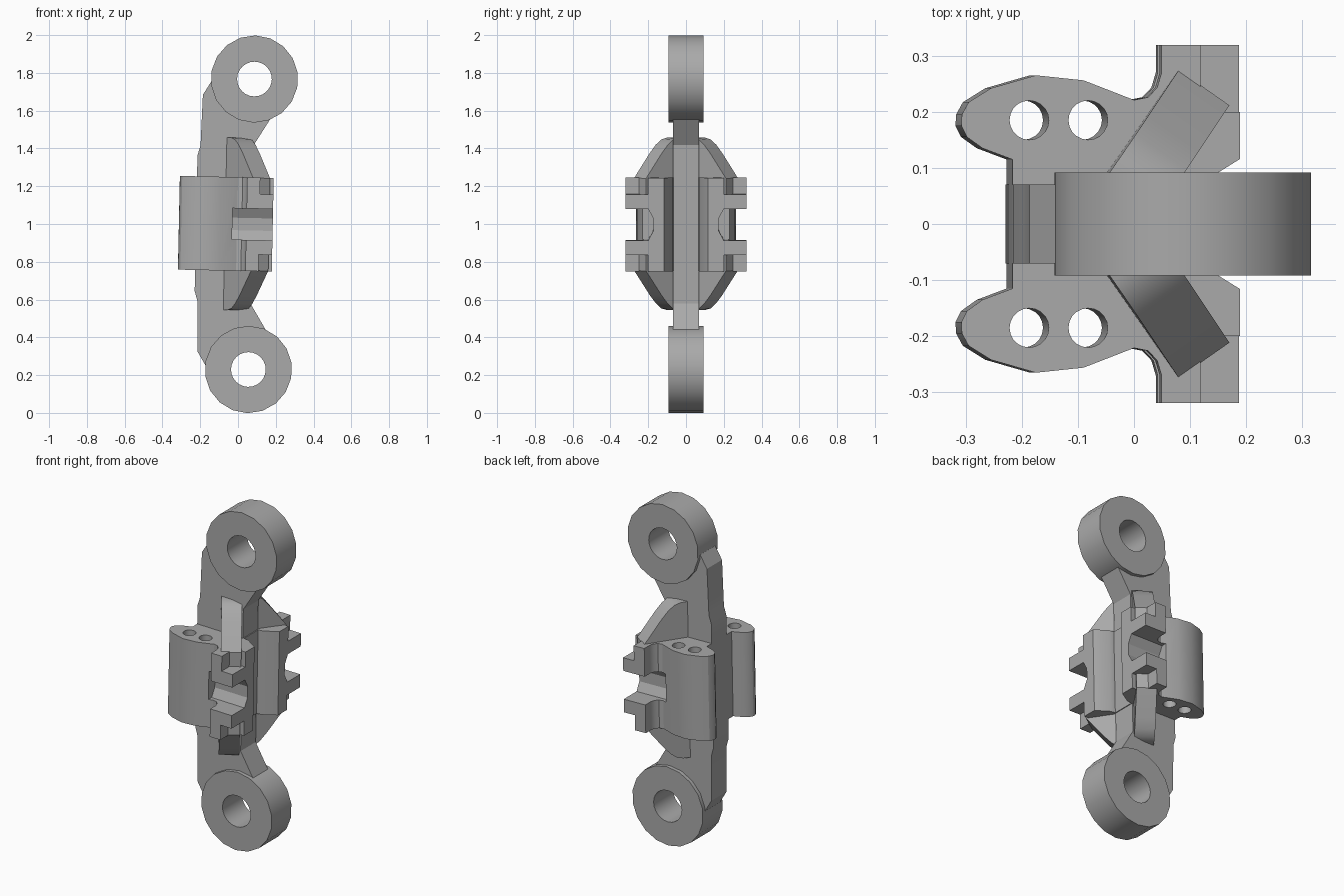
import bpy, bmesh, math
from mathutils import Matrix, Vector

cube = bpy.data.objects.get("Cube")
if cube:
    bpy.data.objects.remove(cube, do_unlink=True)

metal = bpy.data.materials.new("plain grey metal")
metal.use_nodes = True
GREY = (0.4, 0.4, 0.4, 1)
metal.diffuse_color = GREY
metal.node_tree.nodes["Principled BSDF"].inputs["Base Color"].default_value = GREY

# The whole part leans slightly about its middle
MIDDLE = Matrix.Translation((0, 0, 1))
LEAN = MIDDLE @ Matrix.Rotation(0.0208, 4, 'Y')


def flat(a, b, c):
    return (a, b, c)


def upright(a, b, c):
    return (a, c, b)


def prism(name, outline, low, high, place):
    """Extrude an outline; heights are measured from the middle."""
    bm = bmesh.new()
    rings = [[bm.verts.new(LEAN @ Vector(place(a, b, c))) for a, b in outline]
             for c in (low, high)]
    bm.faces.new(rings[0])
    bm.faces.new(rings[1])
    n = len(outline)
    for i in range(n):
        j = (i + 1) % n
        bm.faces.new((rings[0][i], rings[0][j], rings[1][j], rings[1][i]))
    bmesh.ops.recalc_face_normals(bm, faces=bm.faces)
    mesh = bpy.data.meshes.new(name)
    bm.to_mesh(mesh)
    bm.free()
    mesh.materials.append(metal)
    obj = bpy.data.objects.new(name, mesh)
    bpy.context.collection.objects.link(obj)
    return obj


def circle(x, y, radius, sides):
    return [(x + radius * math.sin(math.tau * i / sides),
             y + radius * math.cos(math.tau * i / sides)) for i in range(sides)]


def box(x0, x1, y0, y1):
    return [(x0, y0), (x1, y0), (x1, y1), (x0, y1)]


def carve(obj, cutters):
    for cutter in cutters:
        cutter.hide_render = True
        mod = obj.modifiers.new("cut", 'BOOLEAN')
        mod.operation = 'DIFFERENCE'
        mod.solver = 'EXACT'
        mod.object = cutter
    graph = bpy.context.evaluated_depsgraph_get()
    mesh = bpy.data.meshes.new_from_object(obj.evaluated_get(graph))
    obj.modifiers.clear()
    obj.data = mesh
    for cutter in cutters:
        bpy.data.objects.remove(cutter, do_unlink=True)


parts = []

# Upright web with a narrow waist, mirrored top to bottom
left_edge = [(-0.222, 0.36), (-0.207, 0.41), (-0.2, 0.68), (-0.14, 0.78)]
right_edge = [(0.06, 0.78), (0.16, 0.56), (0.075, 0.42)]
upper = left_edge + right_edge
web = prism("web", upper + [(x, -z) for x, z in reversed(upper)], -0.07, 0.07, upright)
parts.append(web)

# Eye rings at both ends
eyes = []
for name, z in (("upper_eye", 0.769), ("lower_eye", -0.769)):
    eye = prism(name, circle(0.071, z, 0.231, 18), -0.092, 0.092, upright)
    carve(eye, [prism("eye_bore", circle(0.071, z, 0.092, 24), -0.2, 0.2, upright)])
    eyes.append(eye)
carve(web, [prism("web_bore", circle(0.071, z, 0.11, 24), -0.2, 0.2, upright)
            for z in (0.769, -0.769)])
parts += eyes

# Central body: rounded ears on one side, square lugs on the other
half = [(-0.222, 0.115), (-0.275, 0.135), (-0.303, 0.155), (-0.313, 0.175),
        (-0.312, 0.195), (-0.3, 0.217), (-0.26, 0.242), (-0.18, 0.265),
        (-0.095, 0.256), (-0.005, 0.221), (0.02, 0.226), (0.036, 0.243),
        (0.044, 0.27), (0.044, 0.319), (0.184, 0.319), (0.184, 0.116),
        (0.11, 0.07), (0.08, 0.066)]
body = prism("clamp_body", half + [(x, -y) for x, y in reversed(half)],
             -0.248, 0.248, flat)
cutters = []
for side in (1, -1):
    # bolt holes through the ears
    for x in (-0.192, -0.087):
        cutters.append(prism("hole", circle(x, side * 0.185, 0.035, 20), -0.4, 0.4, flat))
    # tapered channel across each lug
    channel = [(0.4, 0.083), (0.2, 0.083), (0.173, 0.033),
               (0.173, -0.033), (0.2, -0.083), (0.4, -0.083)]
    cutters.append(prism("channel", [(side * y, z) for y, z in channel], -0.03, 0.4,
                         lambda a, b, c: (c, a, b)))
    # corner steps
    for low, high in ((0.16, 0.4), (-0.4, -0.16)):
        cutters.append(prism("step", box(0.113, 0.4, side * 0.2, side * 0.5),
                             low, high, flat))
carve(body, cutters)
parts.append(body)

# Diagonal curved gussets between web and lugs
angle = math.radians(55)
along = Vector((math.cos(angle), math.sin(angle)))
across = Vector((along.y, -along.x))
tip = Vector((0.12, 0.243))
crest = [(-0.28, 0.16), (-0.28, 0.458), (-0.21, 0.456), (-0.175, 0.447),
         (-0.14, 0.42), (-0.1, 0.375), (0, 0.245), (0, 0.16)]
for side, side_name in ((1, "back"), (-1, "front")):
    for up, up_name in ((1, "upper"), (-1, "lower")):
        def diagonal(s, z, w):
            p = tip + along * s + across * w
            return (p.x, side * p.y, up * z)
        parts.append(prism(f"{up_name}_{side_name}_gusset", crest, -0.055, 0.055, diagonal))

# Smooth round faces, keep edges sharp
bpy.ops.object.select_all(action='DESELECT')
for obj in parts:
    obj.select_set(True)
bpy.context.view_layer.objects.active = body
bpy.ops.object.shade_smooth_by_angle(angle=math.radians(28))
